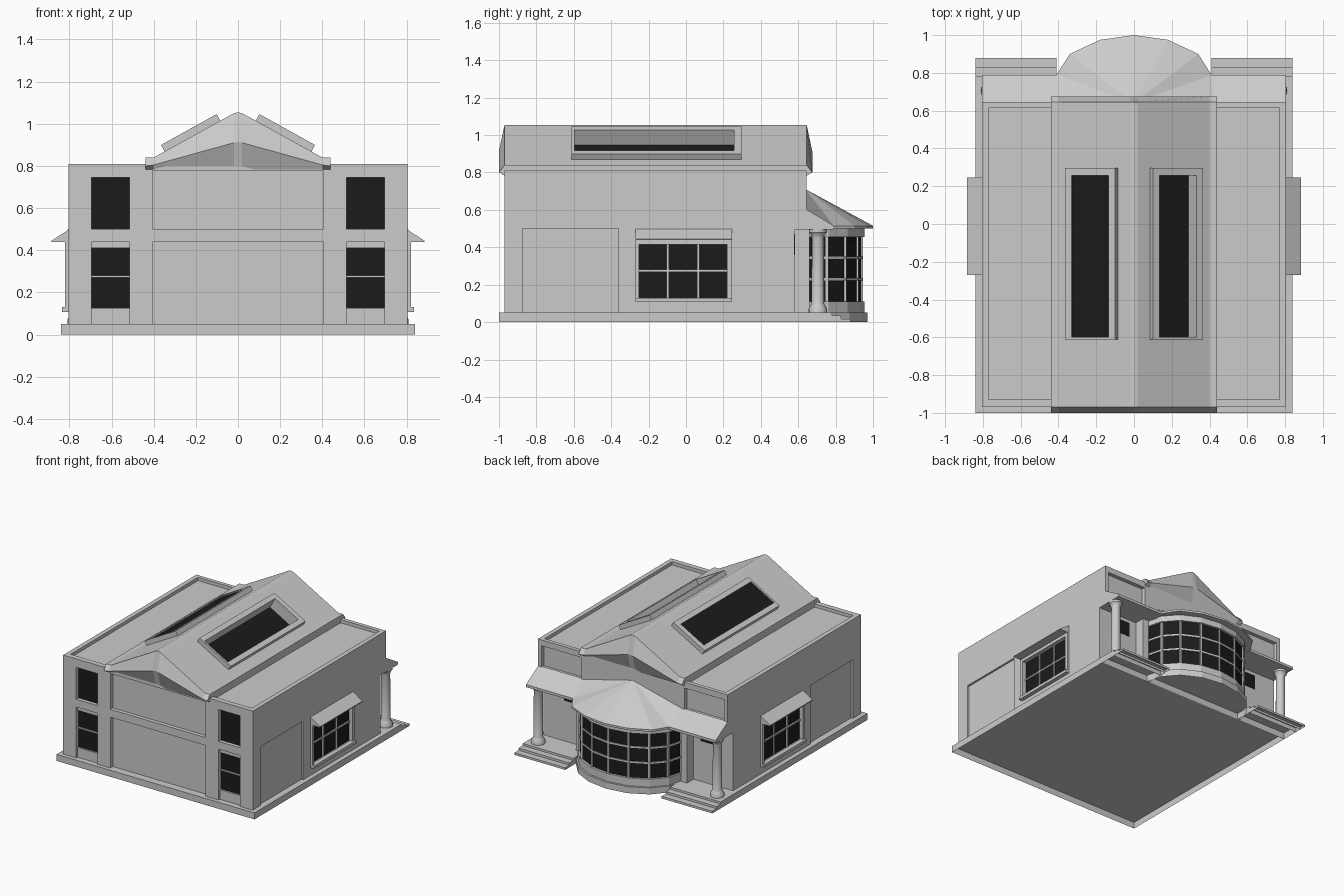
import bpy, bmesh, math
from mathutils import Matrix, Vector

if "Cube" in bpy.data.objects:
    bpy.data.objects.remove(bpy.data.objects["Cube"])


def material(name, rgb):
    m = bpy.data.materials.new(name)
    m.diffuse_color = (*rgb, 1)
    m.use_nodes = True
    m.node_tree.nodes["Principled BSDF"].inputs["Base Color"].default_value = m.diffuse_color
    return m


STONE = material("light grey stone", (0.6, 0.6, 0.6))
GLASS = material("dark glass", (0.011, 0.011, 0.011))


def finish(name, bm, mat=STONE, hollow=False):
    """Make the object; hollow removes downward faces (open underside)."""
    bmesh.ops.recalc_face_normals(bm, faces=bm.faces)
    if hollow:
        bm.normal_update()
        down = [f for f in bm.faces if f.normal.z < -.5]
        bmesh.ops.delete(bm, geom=down, context='FACES')
    me = bpy.data.meshes.new(name)
    bm.to_mesh(me)
    bm.free()
    me.materials.append(mat)
    ob = bpy.data.objects.new(name, me)
    bpy.context.collection.objects.link(ob)
    return ob


def boxes(name, ranges, mat=STONE, mirror=False, matrix=Matrix(), hollow=False):
    """Axis boxes (x0,x1,y0,y1,z0,z1), optionally mirrored across x."""
    bm = bmesh.new()
    for x0, x1, y0, y1, z0, z1 in ranges:
        for s in ((1, -1) if mirror else (1,)):
            m = Matrix.Translation((s * (x0 + x1) / 2, (y0 + y1) / 2, (z0 + z1) / 2))
            m = matrix @ m @ Matrix.Diagonal((x1 - x0, y1 - y0, z1 - z0, 1))
            bmesh.ops.create_cube(bm, size=1, matrix=m)
    return finish(name, bm, mat, hollow)


def prism(name, pts, offset, mat=STONE, mirror=False, hollow=False):
    """Extrude a closed 3D outline by an offset vector."""
    bm = bmesh.new()
    for s in ((1, -1) if mirror else (1,)):
        sc = Vector((s, 1, 1))
        a = [bm.verts.new(Vector(p) * sc) for p in pts]
        b = [bm.verts.new((Vector(p) + Vector(offset)) * sc) for p in pts]
        bm.faces.new(a)
        bm.faces.new(b)
        for i in range(len(a)):
            j = (i + 1) % len(a)
            bm.faces.new((a[i], a[j], b[j], b[i]))
    return finish(name, bm, mat, hollow)


def cut(ob, cutter):
    mod = ob.modifiers.new("cut", 'BOOLEAN')
    mod.operation, mod.object, mod.solver = 'DIFFERENCE', cutter, 'EXACT'
    bpy.context.view_layer.objects.active = ob
    bpy.ops.object.modifier_apply(modifier=mod.name)
    bpy.data.objects.remove(cutter)


# Plinth, porch floors and back steps, all open underneath
boxes("plinth", [(-.84, .84, -1, .65, 0, .05)], hollow=True)
boxes("porch_steps", [(.41, .84, .65, .78, 0, .05), (.41, .84, .78, .83, 0, .034),
                      (.41, .84, .83, .88, 0, .017)], mirror=True, hollow=True)

# Walls with recessed roof, panels, window openings and porch corners
walls = boxes("walls", [(-.805, .805, -.97, .645, .05, .81)])
cut(walls, boxes("single_cutters", [(-.77, .77, -.93, .615, .785, .9),
                                    (-.405, .405, -1.1, -.94, .04, .44),
                                    (-.405, .405, -1.1, -.94, .50, .775)]))
cut(walls, boxes("pair_cutters", [(.515, .695, -1.1, -.935, .04, .44),
                                  (.515, .695, -1.1, -.935, .50, .745),
                                  (.79, .9, -.875, -.36, .04, .50),
                                  (.78, .9, -.25, .22, .125, .415),
                                  (.42, .9, .58, .7, .04, .495),
                                  (.44, .775, .615, .7, .60, .765)], mirror=True))

# Front windows
boxes("front_glass", [(.515, .695, -.942, -.934, .125, .41),
                      (.515, .695, -.942, -.934, .50, .745)], GLASS, True)
boxes("front_window_bars", [(.515, .695, -.95, -.936, .27, .281),
                            (.515, .695, -.955, -.936, .41, .44),
                            (.515, .695, -.955, -.936, .05, .125)], mirror=True)

# Side windows with bars, frame, sill and awning
boxes("side_glass", [(.779, .787, -.25, .22, .125, .415)], GLASS, True)
boxes("side_window_bars", [(.78, .797, y - .006, y + .006, .125, .415) for y in (-.097, .065)]
      + [(.78, .797, -.25, .22, .269, .281)], mirror=True)
boxes("side_window_frame", [(.80, .82, -.27, -.25, .13, .44), (.80, .82, .22, .245, .13, .44),
                            (.80, .82, -.25, .22, .415, .44),
                            (.80, .835, -.27, .245, .108, .13)], mirror=True)
prism("side_awning", [(.80, -.27, .50), (.885, -.27, .445), (.885, -.27, .438), (.80, -.27, .438)],
      (0, .515, 0), mirror=True)

# Gable roof: cross-sections run round in y, one per x station
half = [(.44, .84, .80), (.40, .84, .805), (.02, 1.05, .91)]
stations = [(-x, t, l) for x, t, l in half] + [(0, 1.055, .915)] + half[::-1]
bm = bmesh.new()
rings = [[bm.verts.new((x, y, z)) for y, z in
          ((-.965, .78), (-1, low), (-.97, top), (.645, top), (.675, low), (.64, .78))]
         for x, top, low in stations]
for a, b in zip(rings, rings[1:]):
    for i in range(6):
        j = (i + 1) % 6
        bm.faces.new((a[i], a[j], b[j], b[i]))
bm.faces.new(rings[0])
bm.faces.new(rings[-1])
roof = finish("gable_roof", bm)

# Skylights on both slopes: the right one is sunken, the left one flush
slope = math.atan2(.20, .36)
for side, label in ((1, "right"), (-1, "left")):
    m = Matrix.Translation((side * .2175, 0, .944)) @ Matrix.Rotation(side * slope, 4, 'Y')
    if side == 1:
        cut(roof, boxes("skylight_cutter", [(-.112, .112, -.597, .257, -.066, .2)], matrix=m))
    boxes(label + "_skylight_frame",
          [(-.151, -.112, -.612, .297, -.01, .033), (.112, .151, -.612, .297, -.01, .033),
           (-.112, .112, -.612, -.597, -.01, .033), (-.112, .112, .257, .297, -.01, .033)], matrix=m)
    z = -.062 if side == 1 else .022
    boxes(label + "_skylight_glass", [(-.112, .112, -.597, .257, z - .004, z + .004)], GLASS, matrix=m)


# Rounded bay at the back
def arc(a, b, z, n=8):
    return [(a * math.cos(math.pi * i / n), .64 + b * math.sin(math.pi * i / n), z)
            for i in range(n + 1)]


prism("bay_foot", arc(.43, .33, 0), (0, 0, .05), hollow=True)
prism("bay_sill", arc(.42, .315, .05), (0, 0, .06))
prism("bay_glass", arc(.405, .298, .11), (0, 0, .345), GLASS)
prism("bay_fascia", arc(.42, .315, .455), (0, 0, .055))
for i, z in enumerate((.222, .338)):
    prism("bay_rail_%d" % (i + 1), arc(.411, .304, z), (0, 0, .013))
boxes("bay_mullions", [(x - .007, x + .007, y - .007, y + .007, .11, .455)
                       for x, y, z in arc(.405, .298, 0)])

# Faceted bay roof: a fan from the wall apex to the eave
eave = [(.44, .64, .60), (.41, .79, .515), (.34, .90, .515), (.18, .975, .515), (0, 1, .515)]
eave += [(-x, y, z) for x, y, z in eave[-2::-1]]
bm = bmesh.new()
apex = bm.verts.new((0, .64, .71))
base = bm.verts.new((0, .64, .50))
top = [bm.verts.new(p) for p in eave]
low = [bm.verts.new((x, y, .50)) for x, y, z in eave]
for i in range(len(top) - 1):
    bm.faces.new((apex, top[i], top[i + 1]))
    bm.faces.new((top[i], low[i], low[i + 1], top[i + 1]))
    bm.faces.new((base, low[i + 1], low[i]))
finish("bay_roof", bm)

# Porch roofs, door lights and columns
prism("porch_roof", [(.40, .64, .605), (.40, .79, .515), (.40, .79, .495), (.40, .64, .495)],
      (.405, 0, 0), mirror=True)
boxes("porch_door_glass", [(.53, .63, .574, .582, .36, .47)], GLASS, True)
boxes("porch_pilaster", [(.42, .47, .58, .66, .05, .495)], mirror=True)

profile = [(0, .05), (.05, .05), (.05, .07), (.038, .09), (.034, .10), (.032, .45),
           (.036, .465), (.048, .48), (.048, .498), (0, .498)]
for side, label in ((1, "right"), (-1, "left")):
    bm = bmesh.new()
    vs = [bm.verts.new((r, 0, z)) for r, z in profile]
    es = [bm.edges.new(p) for p in zip(vs, vs[1:])]
    bmesh.ops.spin(bm, geom=vs + es, cent=(0, 0, 0), axis=(0, 0, 1), angle=2 * math.pi, steps=16)
    bmesh.ops.remove_doubles(bm, verts=bm.verts, dist=1e-5)
    bmesh.ops.translate(bm, verts=bm.verts, vec=(side * .76, .705, 0))
    col = finish(label + "_column", bm)
    bpy.ops.object.select_all(action='DESELECT')
    col.select_set(True)
    bpy.context.view_layer.objects.active = col
    bpy.ops.object.shade_smooth_by_angle(angle=math.radians(35))
